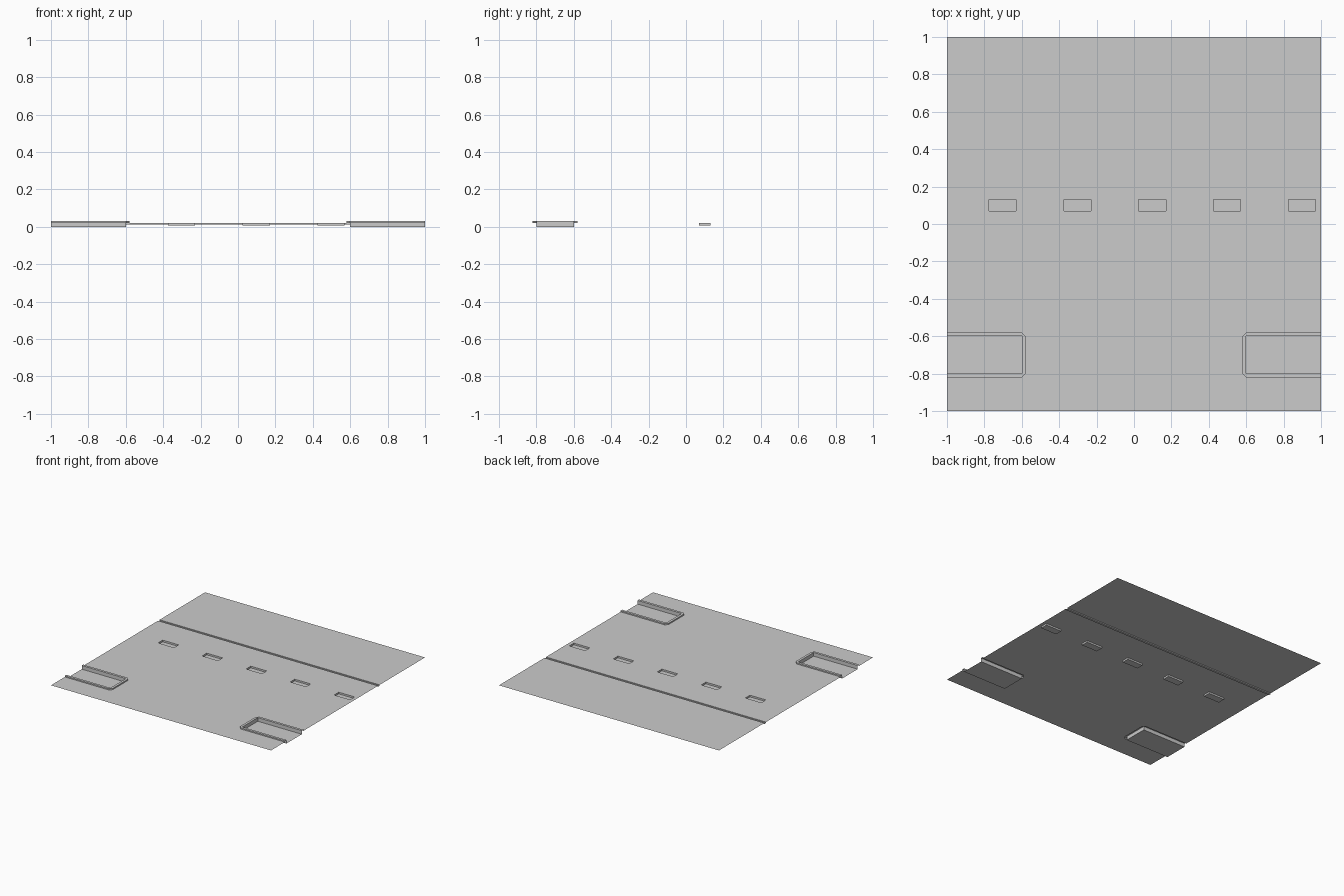
import bpy, bmesh
from mathutils import Vector

if "Cube" in bpy.data.objects:
    bpy.data.objects.remove(bpy.data.objects["Cube"])

DECK_Z, RIM_Z, SLOT_Z, GROOVE_Z = 0.02, 0.03, 0.006, 0.012
SLOT_X = [-0.775 + 0.4 * i for i in range(5)]
SLOT_W, SLOT_Y = 0.145, (0.07, 0.13)
GROOVE_Y = (0.39, 0.41)


def finish(name, bm, up=False):
    bmesh.ops.remove_doubles(bm, verts=bm.verts, dist=1e-5)
    bm.normal_update()
    if up:
        for f in bm.faces:
            if f.normal.z < 0:
                f.normal_flip()
    mesh = bpy.data.meshes.new(name)
    bm.to_mesh(mesh)
    bm.free()
    ob = bpy.data.objects.new(name, mesh)
    bpy.context.collection.objects.link(ob)
    return ob


def loft(name, rows, closed=False, cap=False, flip=False):
    """Skin matching rows of points; optionally fill the last row."""
    bm = bmesh.new()
    rings = [[bm.verts.new(p) for p in row] for row in rows]
    for a, b in zip(rings, rings[1:]):
        n = len(a)
        for i in range(n if closed else n - 1):
            j = (i + 1) % n
            if (rows[0][i] == rows[0][j]) and a is rings[0]:
                continue
            quad = [a[i], a[j], b[j], b[i]]
            bm.faces.new(quad[::-1] if flip else quad)
    if cap:
        bm.faces.new(rings[-1][::-1] if flip else rings[-1])
    bmesh.ops.dissolve_degenerate(bm, dist=1e-5, edges=bm.edges)
    return finish(name, bm)


def at(path, z):
    return [(x, y, z) for x, y in path]


def bay_outer(s):
    return [(s, -0.82), (s * 0.6, -0.82), (s * 0.58, -0.8),
            (s * 0.58, -0.6), (s * 0.6, -0.58), (s, -0.58)]


def bay_inner(s):
    a, b = (s * 0.6, -0.8), (s * 0.6, -0.6)
    return [(s, -0.8), a, a, b, b, (s, -0.6)]


def slot(x):
    y0, y1 = SLOT_Y
    return [(x, y0), (x + SLOT_W, y0), (x + SLOT_W, y1), (x, y1)]


# Front deck: flat sheet notched around the side bays, with slot openings
bm = bmesh.new()
outline = ([(-1, -1), (1, -1)] + bay_outer(1) + [(1, GROOVE_Y[0]), (-1, GROOVE_Y[0])]
           + bay_outer(-1)[::-1])
for path in [outline] + [slot(x) for x in SLOT_X]:
    vs = [bm.verts.new(p) for p in at(path, DECK_Z)]
    for a, b in zip(vs, vs[1:] + vs[:1]):
        bm.edges.new((a, b))
bmesh.ops.triangle_fill(bm, edges=bm.edges[:], use_beauty=True, normal=Vector((0, 0, 1)))
finish("front_deck", bm, up=True)

# Back deck and the long groove in front of it
profile = [(GROOVE_Y[0], DECK_Z), (GROOVE_Y[0], GROOVE_Z),
           (GROOVE_Y[1], GROOVE_Z), (GROOVE_Y[1], DECK_Z), (1, DECK_Z)]
loft("groove_and_back_deck", [[(-1, y, z) for y, z in profile],
                              [(1, y, z) for y, z in profile]], flip=True)

# Small sunken slots
for i, x in enumerate(SLOT_X):
    loft(f"slot_{i + 1}", [at(slot(x), DECK_Z), at(slot(x), SLOT_Z)], closed=True, cap=True)

# Side bays: raised rim and sunken floor, open at the tile edge
for side, s in (("left", -1), ("right", 1)):
    out, inn = bay_outer(s), bay_inner(s)
    loft(f"{side}_bay_rim", [at(out, DECK_Z), at(out, RIM_Z), at(inn, RIM_Z)], flip=s > 0)
    core = [inn[0], inn[1], inn[3], inn[5]]
    loft(f"{side}_bay_pit", [at(core, RIM_Z), at(core, 0)], cap=True, flip=s > 0)
